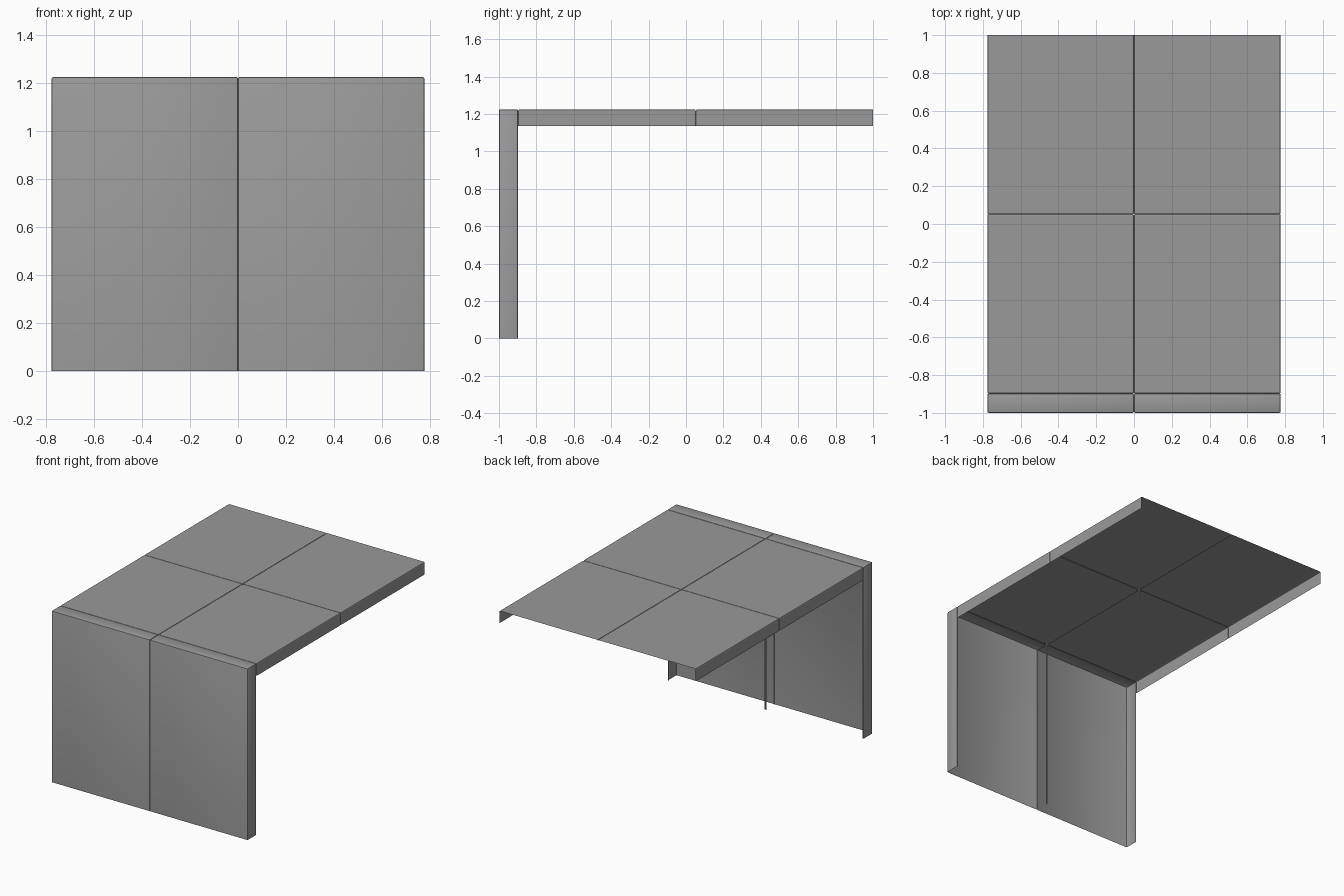
import bpy
import bmesh
import math
from mathutils import Vector

if "Cube" in bpy.data.objects:
    bpy.data.objects.remove(bpy.data.objects["Cube"])

W, H = 0.776, 1.224          # half width, total height
JOINT, SEAM = -0.898, 0.052  # wall-to-roof joint, mid-roof seam
ROOF_LOW, EASE = 1.135, 0.007

grey = bpy.data.materials.new("mid_grey")
grey.use_nodes = True
grey.diffuse_color = (0.32, 0.32, 0.32, 1)
grey.node_tree.nodes["Principled BSDF"].inputs["Base Color"].default_value = (0.32, 0.32, 0.32, 1)


def panel(name, side, y0, y1, z0, open_dirs, plain_dirs):
    """Hollow panel: eased box without its open faces; edges of plain faces stay sharp."""
    bm = bmesh.new()
    bmesh.ops.create_cube(bm, size=1)
    for v in bm.verts:
        v.co = Vector(((v.co.x + 0.5) * W, y0 + (v.co.y + 0.5) * (y1 - y0),
                       z0 + (v.co.z + 0.5) * (H - z0)))
        v.co.x *= side
    if side < 0:
        bmesh.ops.reverse_faces(bm, faces=bm.faces[:])
    bm.normal_update()

    def faces_any(face, dirs):
        return any(face.normal.dot(Vector(d)) > 0.99 for d in dirs)

    eased = [e for e in bm.edges
             if not any(faces_any(f, plain_dirs) for f in e.link_faces)]
    bmesh.ops.bevel(bm, geom=eased, offset=EASE, segments=2, profile=0.5,
                    affect='EDGES', clamp_overlap=True)
    bm.normal_update()
    bmesh.ops.delete(bm, geom=[f for f in bm.faces if faces_any(f, open_dirs)],
                     context='FACES')
    mesh = bpy.data.meshes.new(name)
    bm.to_mesh(mesh)
    bm.free()
    mesh.materials.append(grey)
    obj = bpy.data.objects.new(name, mesh)
    bpy.context.collection.objects.link(obj)
    return obj


DOWN, BACK, FRONT = (0, 0, -1), (0, 1, 0), (0, -1, 0)
for side, label in ((1, "left"), (-1, "right")):
    inner = (-side, 0, 0)
    # Upright front panel with side and top returns
    wall = panel("front_wall_" + label, side, -1, JOINT, 0, [DOWN, BACK, inner], [DOWN])
    # Two roof panels with a turned-down outer edge
    panel("front_roof_" + label, side, JOINT, SEAM, ROOF_LOW,
          [DOWN, FRONT, BACK, inner], [DOWN])
    panel("rear_roof_" + label, side, SEAM, 1, ROOF_LOW,
          [DOWN, FRONT, BACK, inner], [DOWN, BACK])
    # Soft shading across the eased wall edges
    bpy.ops.object.select_all(action='DESELECT')
    wall.select_set(True)
    bpy.context.view_layer.objects.active = wall
    bpy.ops.object.shade_smooth_by_angle(angle=math.radians(30))
